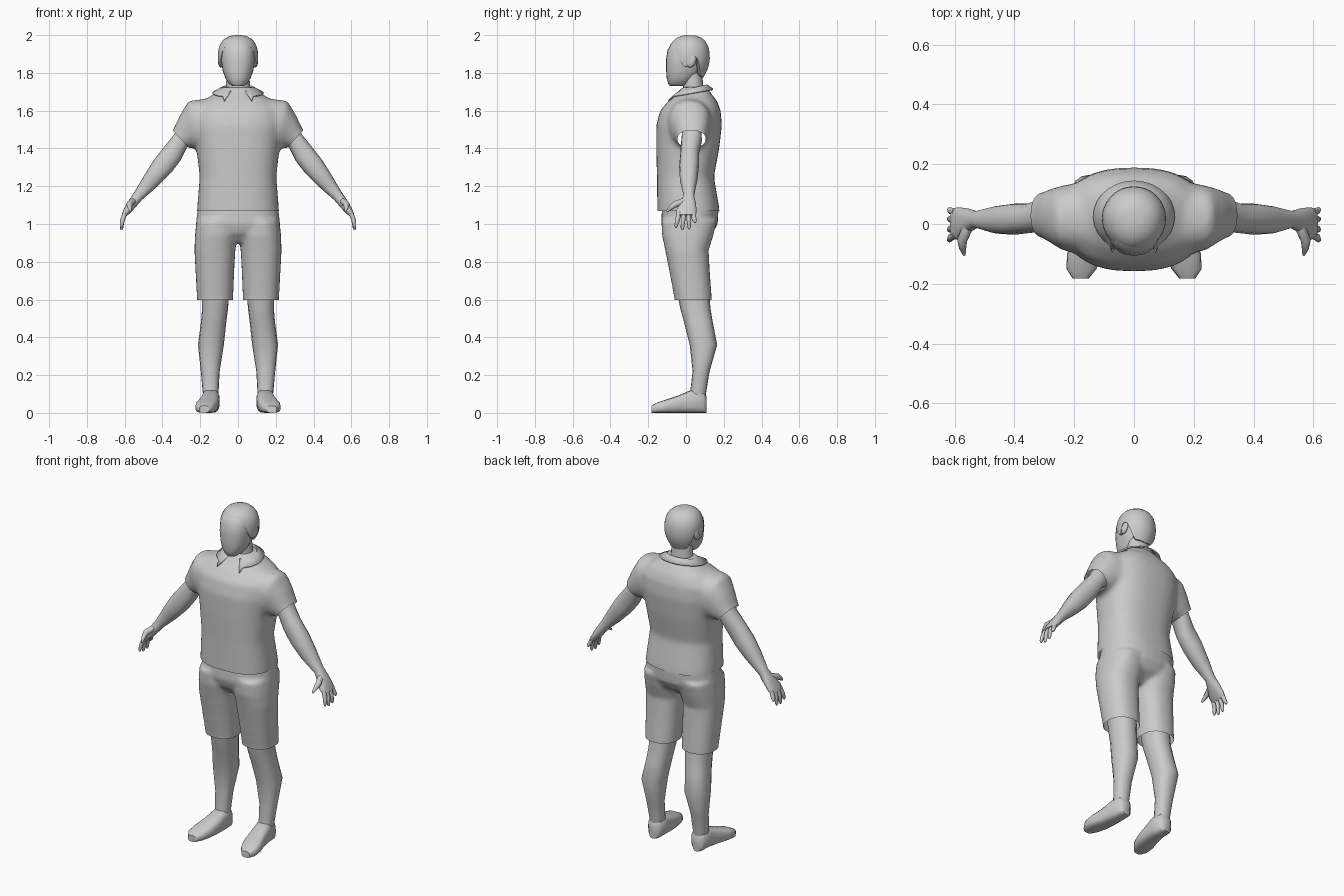
import bpy, bmesh, math
from mathutils import Vector

if "Cube" in bpy.data.objects:
    bpy.data.objects.remove(bpy.data.objects["Cube"])

grey = bpy.data.materials.new("light_grey")
grey.diffuse_color = (0.6, 0.6, 0.6, 1)
grey.use_nodes = True
grey.node_tree.nodes["Principled BSDF"].inputs["Base Color"].default_value = grey.diffuse_color


def finish(name, bm, mirror=False, angle=50):
    bmesh.ops.recalc_face_normals(bm, faces=bm.faces)
    me = bpy.data.meshes.new(name)
    bm.to_mesh(me)
    bm.free()
    ob = bpy.data.objects.new(name, me)
    bpy.context.collection.objects.link(ob)
    me.materials.append(grey)
    bpy.ops.object.select_all(action='DESELECT')
    ob.select_set(True)
    bpy.context.view_layer.objects.active = ob
    bpy.ops.object.shade_smooth_by_angle(angle=math.radians(angle))
    if mirror:
        ob.modifiers.new("mirror", 'MIRROR')
    return ob


def oval(c, u, v, p=2.3, n=16):
    """Superellipse ring around c with half axes u and v."""
    pts = []
    for i in range(n):
        a = 2 * math.pi * i / n
        s, t = math.cos(a), math.sin(a)
        f = lambda k: math.copysign(abs(k) ** (2 / p), k)
        pts.append(Vector(c) + Vector(u) * f(s) + Vector(v) * f(t))
    return pts


def loft(bm, rings):
    vs = [[bm.verts.new(p) for p in r] for r in rings]
    n = len(vs[0])
    for a, b in zip(vs, vs[1:]):
        for i in range(n):
            bm.faces.new((a[i], a[(i + 1) % n], b[(i + 1) % n], b[i]))
    bm.faces.new(vs[0])
    bm.faces.new(vs[-1])


def section(a, b, y0, y1, side=1, p=2.3, n=16):
    """Ring between two (x, z) points, spanning y0 to y1."""
    c = (side * (a[0] + b[0]) / 2, (y0 + y1) / 2, (a[1] + b[1]) / 2)
    return oval(c, (side * (a[0] - b[0]) / 2, 0, (a[1] - b[1]) / 2), (0, (y1 - y0) / 2, 0), p, n)


def level(z, x0, x1, y0, y1, side=1, p=2.3, n=16):
    return section((x0, z), (x1, z), y0, y1, side, p, n)


def fused(bm, voxel, steps):
    """Merge overlapping volumes into one soft skin."""
    ob = finish("blend", bm)
    m = ob.modifiers.new("remesh", 'REMESH')
    m.mode, m.voxel_size = 'VOXEL', voxel
    s = ob.modifiers.new("smooth", 'SMOOTH')
    s.iterations, s.factor = steps, 0.5
    out = bmesh.new()
    out.from_object(ob, bpy.context.evaluated_depsgraph_get())
    bpy.data.objects.remove(ob)
    return out


def cut(bm, co, no, keep=lambda c: True):
    fs = [f for f in bm.faces if keep(f.calc_center_median())]
    es = {e for f in fs for e in f.edges}
    vs = {v for f in fs for v in f.verts}
    bmesh.ops.bisect_plane(bm, geom=list(vs) + list(es) + fs, plane_co=co, plane_no=no, clear_outer=True)


# shirt: trunk and both sleeves, trimmed at the hems
bm = bmesh.new()
trunk = [(1.0, .218, -.152, .18), (1.08, .217, -.152, .177), (1.25, .203, -.154, .148), (1.40, .22, -.158, .176),
         (1.52, .236, -.158, .19), (1.60, .236, -.138, .184), (1.65, .19, -.095, .165),
         (1.69, .125, -.05, .135), (1.725, .085, -.02, .11)]
loft(bm, [level(z, -x, x, y0, y1, p=2.5, n=32) for z, x, y0, y1 in trunk])
sleeve = [((.12, 1.67), (.12, 1.42), -.11, .15), ((.262, 1.652), (.205, 1.40), -.09, .13),
          ((.308, 1.575), (.23, 1.40), -.065, .12), ((.345, 1.495), (.262, 1.407), -.045, .105),
          ((.40, 1.435), (.32, 1.35), -.04, .10)]
for s in (1, -1):
    loft(bm, [section(*r, side=s, n=24) for r in sleeve])
bm = fused(bm, .014, 8)
cut(bm, (0, 0, 1.07), (0, 0, -1))
for s in (1, -1):
    cut(bm, (s * .303, 0, 1.45), (s * .73, 0, -.68), lambda c: c.x * s > .237 and c.z > 1.25)
finish("shirt", bm)

# shorts: hips and both legs, trimmed at the knee
bm = bmesh.new()
hips = [(.90, .13, -.07, .07), (.95, .212, -.115, .14), (1.0, .223, -.132, .168), (1.07, .215, -.128, .172),
        (1.11, .207, -.125, .168)]
loft(bm, [level(z, -x, x, y0, y1, n=32) for z, x, y0, y1 in hips])
short_leg = [(.55, .026, .216, -.058, .137), (.60, .026, .217, -.06, .137), (.75, .02, .225, -.088, .126),
             (.86, .014, .231, -.11, .12), (.94, .003, .228, -.127, .145), (1.02, .002, .22, -.13, .165)]
for s in (1, -1):
    loft(bm, [level(*r, side=s, n=24) for r in short_leg])
bm = fused(bm, .011, 5)
cut(bm, (0, 0, .597), (0, 0, -1))
finish("shorts", bm)

# lower legs
bm = bmesh.new()
shin = [(.66, .045, .19, -.05, .12), (.55, .053, .19, -.03, .13), (.48, .062, .196, -.01, .142),
        (.36, .075, .212, .02, .165), (.22, .097, .197, .035, .125), (.11, .103, .187, .022, .107),
        (.05, .11, .18, .02, .10)]
loft(bm, [level(*r) for r in shin])
finish("lower_leg", bm, True)

# shoes, lofted from heel to toe
bm = bmesh.new()
shoe = [(.109, .12, .17, .085), (.092, .10, .188, .115), (.03, .097, .192, .122), (-.04, .10, .207, .092),
        (-.10, .108, .224, .072), (-.15, .125, .226, .056), (-.183, .152, .205, .038)]
rings = []
for y, x0, x1, z in shoe:
    rings.append(oval(((x0 + x1) / 2, y, z / 2), ((x1 - x0) / 2, 0, 0), (0, 0, z / 2), 3))
loft(bm, rings)
finish("shoe", bm, True)

# arms with palms
bm = bmesh.new()
arm = [((.30, 1.54), (.22, 1.45), -.02, .08), ((.335, 1.478), (.27, 1.405), -.025, .085),
       ((.39, 1.41), (.305, 1.335), -.03, .068), ((.445, 1.34), (.355, 1.27), -.036, .068),
       ((.495, 1.26), (.425, 1.20), -.032, .06), ((.548, 1.17), (.508, 1.128), -.012, .043),
       ((.575, 1.13), (.536, 1.096), -.03, .052), ((.602, 1.085), (.568, 1.06), -.053, .056),
       ((.616, 1.05), (.592, 1.04), -.05, .053)]
loft(bm, [section(*r) for r in arm])
finish("arm", bm, True)

# fingers and thumb
bm = bmesh.new()


def digit(pts, radii):
    rings = []
    for i, p in enumerate(pts):
        d = Vector(pts[min(i + 1, len(pts) - 1)]) - Vector(pts[max(i - 1, 0)])
        u = d.cross(Vector((1, 0, 0))).normalized()
        v = d.cross(u).normalized()
        rings.append(oval(p, u * radii[i], v * radii[i], 2, 8))
    loft(bm, rings)


for y, tip, z in ((-.037, -.053, .98), (-.012, -.019, .968), (.014, .017, .972), (.039, .048, 1.005)):
    digit([(.597, y, 1.06), (.612, (y + tip) / 2, 1.02), (.617, tip, z + .01), (.617, tip, z)],
          [.013, .012, .009, .004])
digit([(.555, -.01, 1.12), (.575, -.055, 1.105), (.573, -.082, 1.085), (.568, -.103, 1.065)],
      [.018, .017, .012, .005])
finish("fingers", bm, True)

# head and neck
bm = bmesh.new()
face = [(1.73, .03, -.085, -.01), (1.742, .047, -.094, .02), (1.77, .066, -.102, .05), (1.81, .081, -.105, .08),
        (1.87, .09, -.106, .10), (1.92, .09, -.098, .108), (1.955, .08, -.08, .10), (1.975, .06, -.05, .08)]
loft(bm, [level(z, -x, x, y0, y1, n=24) for z, x, y0, y1 in face])
finish("head", bm)
bm = bmesh.new()
loft(bm, [level(z, -x, x, y0, y1, p=2) for z, x, y0, y1 in
          [(1.60, .075, -.03, .10), (1.70, .065, -.015, .095), (1.80, .06, -.02, .085)]])
finish("neck", bm)

# ears
bm = bmesh.new()
bmesh.ops.create_uvsphere(bm, u_segments=12, v_segments=8, radius=1)
for v in bm.verts:
    v.co = (.092 + v.co.x * .014, .03 + v.co.y * .024 + v.co.z * .008, 1.862 + v.co.z * .034)
finish("ear", bm, True)

# hair: cap whose lower edge follows a hairline by angle from the front
hairline = [(0, 1.957), (30, 1.953), (50, 1.925), (62, 1.86), (75, 1.832), (84, 1.835), (94, 1.885),
            (110, 1.888), (122, 1.83), (132, 1.785), (180, 1.775)]


def edge(t):
    for (a, za), (b, zb) in zip(hairline, hairline[1:]):
        if t <= b:
            return za + (zb - za) * (t - a) / (b - a)
    return hairline[-1][1]


def scalp(t, z, k=1.0):
    s = (1 - min(1, (z - 1.88) / .12) ** 2.5) ** .4 if z > 1.88 else 1 - .3 * ((1.88 - z) / .1) ** 2
    a = math.radians(t)
    return Vector((math.sin(a) * .107 * s * k,
                   .02 - math.cos(a) * (.114 if math.cos(a) > 0 else .106) * s * k, z))


angles = [i * 7.5 for i in range(48)]
rings = []
for f in (-1, 0, .15, .3, .45, .6, .75, .87, .95, .99):
    ring = []
    for t in angles:
        zb = edge(min(t, 360 - t))
        ring.append(scalp(t, zb, .82) if f < 0 else scalp(t, zb + (2.0 - zb) * f))
    rings.append(ring)
bm = bmesh.new()
loft(bm, rings)
finish("hair", bm)

# folded collar, open at the front with two points
bm = bmesh.new()
rows = []
for i in range(25):
    t = 24 + 312 * i / 24
    a = math.radians(t)
    sx, cy, back = math.sin(a), -math.cos(a), (1 - math.cos(a)) / 2
    tip = .022 if i in (0, 24) else 0
    rows.append([bm.verts.new(p) for p in (
        (sx * .08, .035 + cy * .07, 1.66 + .04 * back),
        (sx * .09, .035 + cy * .078, 1.70 + .035 * back),
        (sx * (.135 + 2 * tip), .025 + cy * (.118 + tip / 2), 1.672 + .04 * back - tip))])
for a, b in zip(rows, rows[1:]):
    for j in (0, 1):
        bm.faces.new((a[j], b[j], b[j + 1], a[j + 1]))
collar = finish("collar", bm)
thick = collar.modifiers.new("thickness", 'SOLIDIFY')
thick.thickness, thick.offset = .008, 0
